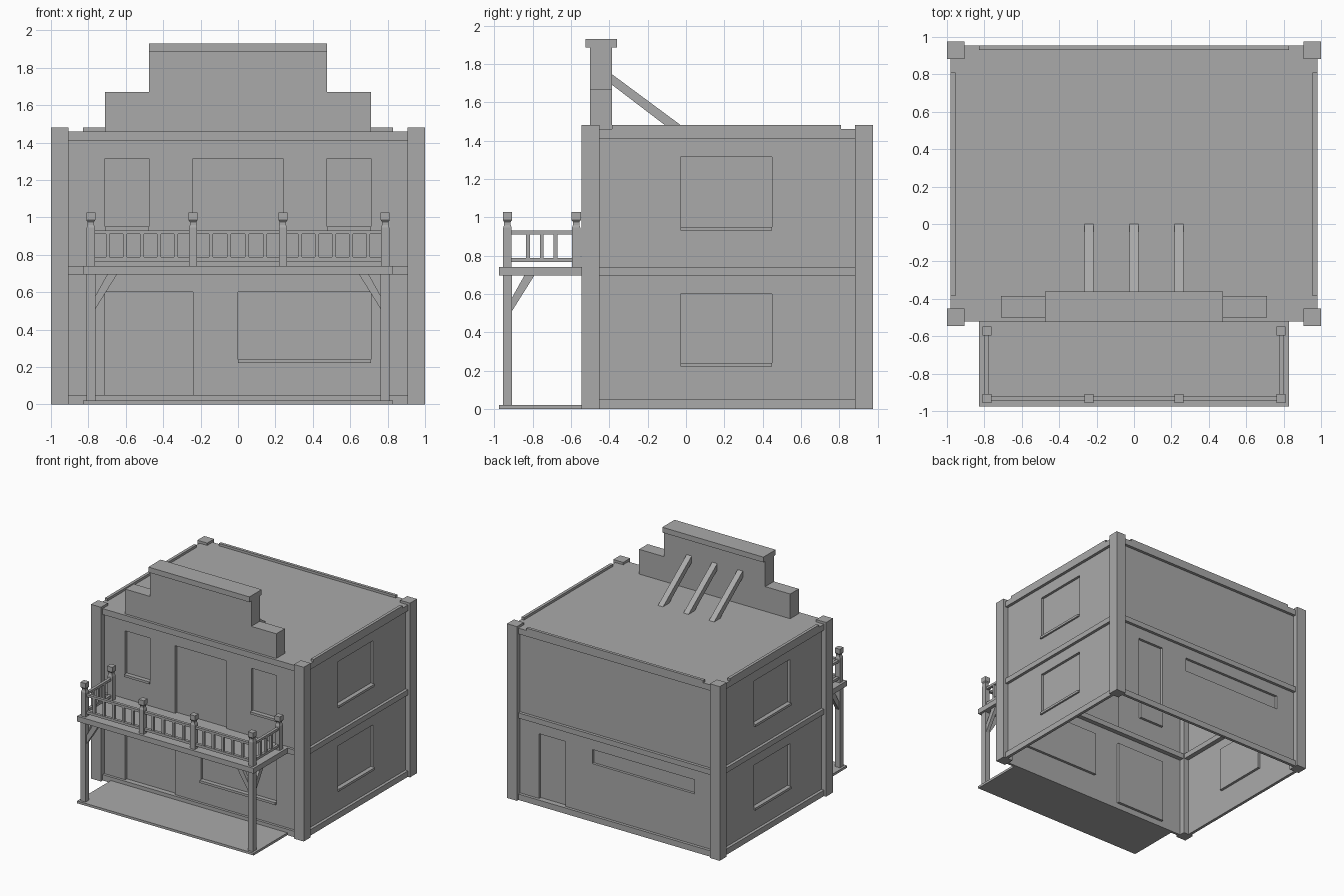
import bpy, bmesh
from mathutils import Matrix, Vector

cube = bpy.data.objects.get("Cube")
if cube:
    bpy.data.objects.remove(cube, do_unlink=True)

grey = bpy.data.materials.new("plain_grey")
grey.use_nodes = True
colour = (0.4, 0.4, 0.4, 1)
grey.diffuse_color = colour
grey.node_tree.nodes["Principled BSDF"].inputs["Base Color"].default_value = colour


def finish(name, bm):
    mesh = bpy.data.meshes.new(name)
    bm.to_mesh(mesh)
    bm.free()
    mesh.materials.append(grey)
    obj = bpy.data.objects.new(name, mesh)
    bpy.context.collection.objects.link(obj)
    return obj


def box(name, x, y, z):
    """Box from (low, high) ranges on each axis."""
    bm = bmesh.new()
    bmesh.ops.create_cube(bm, size=1)
    for v in bm.verts:
        for i, r in enumerate((x, y, z)):
            v.co[i] = r[0] if v.co[i] < 0 else r[1]
    return finish(name, bm)


def prism(name, outline, direction):
    """Extrude a 3D outline along a direction."""
    bm = bmesh.new()
    face = bm.faces.new([bm.verts.new(p) for p in outline])
    out = bmesh.ops.extrude_face_region(bm, geom=[face], use_keep_orig=True)
    verts = [g for g in out["geom"] if isinstance(g, bmesh.types.BMVert)]
    bmesh.ops.translate(bm, verts=verts, vec=direction)
    bmesh.ops.recalc_face_normals(bm, faces=bm.faces)
    return finish(name, bm)


def around(c, half):
    return (c - half, c + half)


TOP = 1.46
RECESS = 0.022


def wall(name, width, place, openings):
    """Wall sheet facing local -y, with recessed openings (u0, u1, z0, z1, has_sill)."""
    us = sorted({width[0], width[1], *[u for o in openings for u in o[:2]]})
    zs = sorted({0, TOP, *[z for o in openings for z in o[2:4]]})
    bm = bmesh.new()
    grid = [[bm.verts.new((u, 0, z)) for z in zs] for u in us]
    groups = [[] for _ in openings]
    for i in range(len(us) - 1):
        for j in range(len(zs) - 1):
            f = bm.faces.new((grid[i][j], grid[i + 1][j], grid[i + 1][j + 1], grid[i][j + 1]))
            c = f.calc_center_median()
            for o, group in zip(openings, groups):
                if o[0] < c.x < o[1] and o[2] < c.z < o[3]:
                    group.append(f)
    for group in groups:
        out = bmesh.ops.extrude_face_region(bm, geom=group)
        verts = [g for g in out["geom"] if isinstance(g, bmesh.types.BMVert)]
        bmesh.ops.translate(bm, verts=verts, vec=(0, RECESS, 0))
        bmesh.ops.delete(bm, geom=[f for f in group if f.is_valid], context="FACES_ONLY")
    bmesh.ops.dissolve_limit(bm, angle_limit=0.01, verts=bm.verts, edges=bm.edges)
    finish(name, bm).data.transform(place)
    for n, o in enumerate(openings):
        if o[4]:
            sill = box(f"{name}_sill_{n + 1}", o[:2], (-0.015, RECESS), (o[2], o[2] + 0.02))
            sill.data.transform(place)


# Walls with doors and windows
LOW, HIGH = (0.22, 0.6), (0.93, 1.315)
FRONT, BACK, SIDE = -0.5, 0.93, 0.955
wall("front_wall", (-SIDE, SIDE), Matrix.Translation((0, FRONT, 0)), [
    (-0.71, -0.24, 0.05, 0.6, False),
    (0, 0.71, *LOW, True),
    (-0.71, -0.475, *HIGH, True),
    (0.475, 0.71, *HIGH, True),
    (-0.24, 0.24, 0.74, 1.315, False)])
wall("back_wall", (-SIDE, SIDE),
     Matrix.Translation((0, BACK, 0)) @ Matrix.Rotation(3.14159265, 4, "Z"), [
    (-0.73, -0.48, 0.05, 0.6, False),
    (-0.23, 0.73, 0.48, 0.6, False)])
for side, s in (("left", 1), ("right", -1)):
    place = Matrix.Translation((s * SIDE, 0, 0)) @ Matrix.Rotation(s * 1.57079633, 4, "Z")
    u0, u1 = sorted((s * -0.03, s * 0.45))
    wall(side + "_wall", (FRONT, BACK) if s > 0 else (-BACK, -FRONT), place,
         [(u0, u1, *LOW, True), (u0, u1, *HIGH, True)])

# Horizontal trim on every wall
for name, z, inner in (("base_trim", (0, 0.05), 0), ("floor_band", (0.695, 0.74), 0.04),
                       ("cornice", (1.41, TOP), 0)):
    box("front_" + name, (-0.93, 0.93), (FRONT - 0.022, FRONT + inner), z)
    box("back_" + name, (-0.93, 0.93), (BACK - inner, BACK + 0.025), z)
    for side, s in (("left", 1), ("right", -1)):
        x = sorted((s * (SIDE - inner), s * (SIDE + 0.025)))
        box(f"{side}_{name}", x, (FRONT, BACK), z)

# Corner pillars
for side, s in (("left", 1), ("right", -1)):
    for end, y in (("front", (-0.545, -0.452)), ("back", (0.882, 0.975))):
        box(f"{end}_{side}_pillar", sorted((s * 0.907, s)), y, (0, 1.48))

# Roof and its low edge strips
box("roof", (-0.97, 0.97), (-0.52, 0.945), (1.45, TOP))
box("back_roof_edge", (-0.83, 0.83), (BACK, BACK + 0.025), (TOP, 1.48))
for side, s in (("left", 1), ("right", -1)):
    box(side + "_roof_edge", sorted((s * SIDE, s * (SIDE + 0.025))), (-0.385, 0.81), (TOP, 1.48))

# Stepped false front with cap and rear struts
half = [(0.71, TOP), (0.71, 1.67), (0.475, 1.67), (0.475, 1.885)]
steps = half + [(-x, z) for x, z in reversed(half)]
prism("false_front", [(x, FRONT, z) for x, z in steps], (0, 0.115, 0))
box("false_front_cap", (-0.475, 0.475), (-0.525, -0.36), (1.885, 1.93))
strut = [(-0.385, 1.745), (-0.385, 1.69), (-0.07, 1.45), (0, 1.45), (0, 1.46)]
for n, x in enumerate((-0.24, 0, 0.24)):
    prism(f"roof_strut_{n + 1}", [(x - 0.024, y, z) for y, z in strut], (0.048, 0, 0))

# Porch floor and balcony deck
box("porch_floor", (-0.83, 0.83), (-0.975, -0.52), (0, 0.02))
box("balcony_deck", (-0.83, 0.83), (-0.975, -0.5), (0.695, 0.74))

# Porch posts with diagonal braces
PX, PY = 0.787, -0.932
brace = [(0.024, 0.51), (0.14, 0.695), (0.088, 0.695), (0.024, 0.58)]
for side, s in (("left", 1), ("right", -1)):
    box(side + "_porch_post", around(s * PX, 0.024), around(PY, 0.024), (0.02, 0.695))
    prism(side + "_cross_brace", [(s * (PX - d), PY - 0.015, z) for d, z in brace], (0, 0.03, 0))
    prism(side + "_side_brace", [(s * PX - 0.015, PY + d, z) for d, z in brace], (0.03, 0, 0))


def newel(name, x, y):
    """Square post with a narrow neck and a block cap."""
    bm = bmesh.new()
    rings = []
    for r, z in ((0.022, 0.74), (0.022, 0.945), (0.017, 0.96), (0.017, 0.975),
                 (0.024, 0.985), (0.024, 1.027)):
        rings.append([bm.verts.new((x + r * a, y + r * b, z))
                      for a, b in ((-1, -1), (1, -1), (1, 1), (-1, 1))])
    for low, up in zip(rings, rings[1:]):
        for i in range(4):
            k = (i + 1) % 4
            bm.faces.new((low[i], low[k], up[k], up[i]))
    bm.faces.new(rings[-1])
    bm.faces.new(rings[0][::-1])
    finish(name, bm)


# Balcony railing
BY = -0.573
stops = (-PX, -0.24, 0.24, PX)
for n, x in enumerate(stops):
    newel(f"front_newel_{n + 1}", x, PY)
for side, s in (("left", 1), ("right", -1)):
    newel(side + "_rear_newel", s * PX, BY)

RAILS = (("top", (0.91, 0.93)), ("bottom", (0.765, 0.787)))
for rail, z in RAILS:
    box(f"front_{rail}_rail", (-PX, PX), around(PY, 0.012), z)
    for side, s in (("left", 1), ("right", -1)):
        box(f"{side}_{rail}_rail", around(s * PX, 0.012), (PY, BY), z)


def baluster(name, x, y):
    box(name, around(x, 0.01), around(y, 0.01), (0.787, 0.91))


for bay, (a, b) in enumerate(zip(stops, stops[1:])):
    count = 4 if bay == 1 else 5
    for i in range(count):
        baluster(f"front_baluster_{bay + 1}_{i + 1}", a + (b - a) * (i + 1) / (count + 1), PY)
for side, s in (("left", 1), ("right", -1)):
    for i in range(3):
        baluster(f"{side}_baluster_{i + 1}", s * PX, (PY + BY) / 2 + (i - 1) * 0.072)
